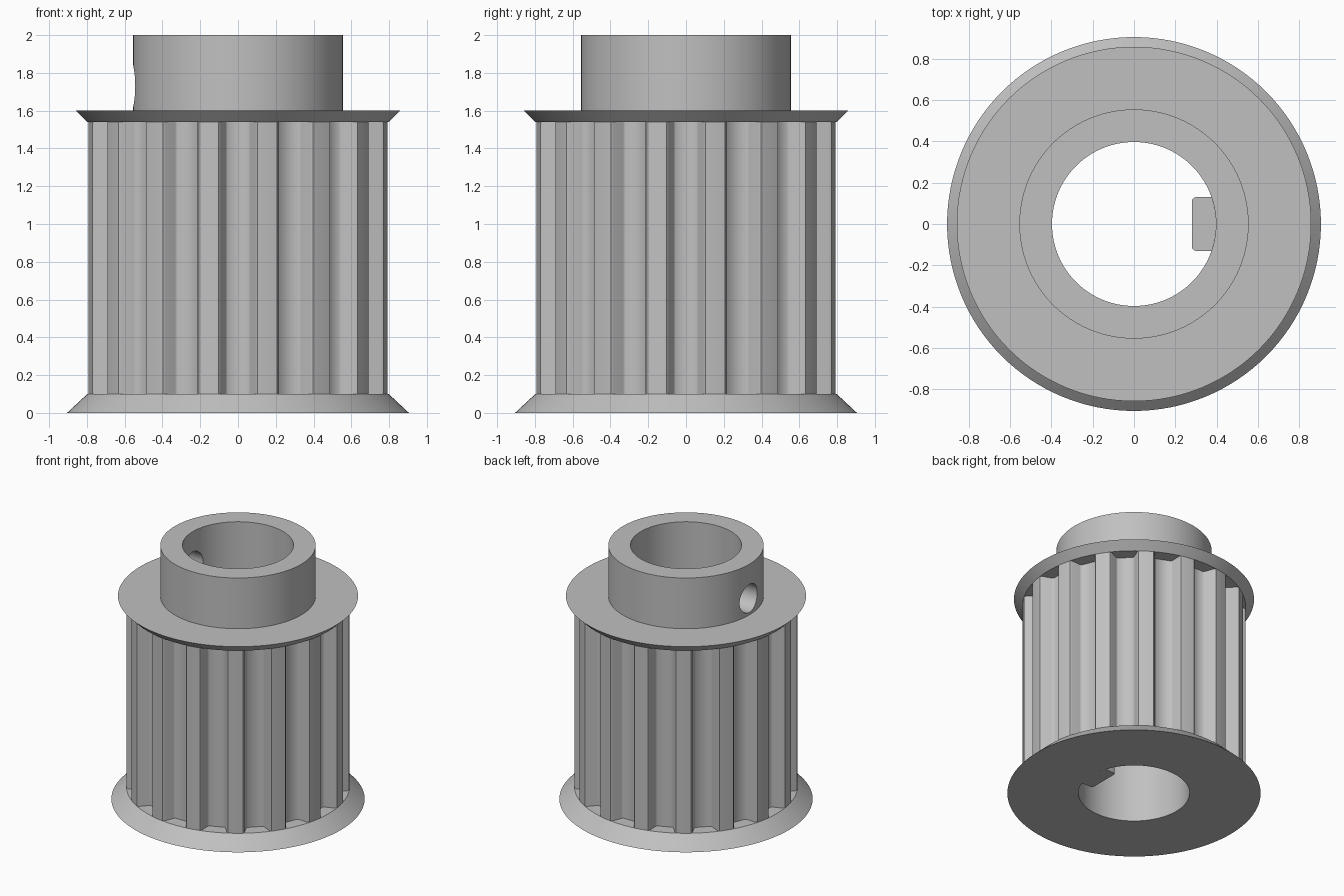
import bpy
import bmesh
from math import sin, cos, pi, radians, asin
from mathutils import Matrix

if "Cube" in bpy.data.objects:
    bpy.data.objects.remove(bpy.data.objects["Cube"])

SEGMENTS = 128
TEETH = 16
BORE, HUB, RIM, ROOT = 0.397, 0.555, 0.798, 0.70
Z_LOW, Z_TEETH, Z_FLANGE, Z_TOP = 0.1, 1.54, 1.6, 2.0

metal = bpy.data.materials.new("plain_grey_metal")
metal.use_nodes = True
grey = (0.53, 0.53, 0.53, 1)
metal.diffuse_color = grey
metal.node_tree.nodes["Principled BSDF"].inputs["Base Color"].default_value = grey


def finish(name, bm):
    mesh = bpy.data.meshes.new(name)
    bm.to_mesh(mesh)
    bm.free()
    obj = bpy.data.objects.new(name, mesh)
    bpy.context.collection.objects.link(obj)
    mesh.materials.append(metal)
    return obj


def smooth(obj, angle=35):
    obj.data.shade_smooth()
    obj.data.set_sharp_from_angle(angle=radians(angle))


def lathe(name, profile, closed=False):
    """Revolve (radius, height) points around z."""
    bm = bmesh.new()
    rings = []
    for r, z in profile:
        turns = [2 * pi * i / SEGMENTS for i in range(SEGMENTS)]
        rings.append([bm.verts.new((r * cos(a), r * sin(a), z)) for a in turns])
    pairs = list(zip(rings, rings[1:]))
    if closed:
        pairs.append((rings[-1], rings[0]))
    for low, high in pairs:
        for i in range(SEGMENTS):
            j = (i + 1) % SEGMENTS
            bm.faces.new((low[i], low[j], high[j], high[i]))
    return finish(name, bm)


def prism(name, outline, z0, z1, caps):
    """Extrude a counter-clockwise outline upwards."""
    bm = bmesh.new()
    low = [bm.verts.new((x, y, z0)) for x, y in outline]
    high = [bm.verts.new((x, y, z1)) for x, y in outline]
    for i in range(len(outline)):
        j = (i + 1) % len(outline)
        bm.faces.new((low[i], low[j], high[j], high[i]))
    if caps:
        bm.faces.new(high)
        bm.faces.new(low[::-1])
    return finish(name, bm)


# Lower flange with the bore wall, and upper flange
smooth(lathe("lower_flange_and_bore", [(BORE, Z_FLANGE), (BORE, 0), (0.905, 0),
                                       (RIM, Z_LOW), (ROOT - 0.02, Z_LOW)]))
smooth(lathe("upper_flange", [(ROOT - 0.02, Z_TEETH), (RIM, Z_TEETH),
                              (0.858, Z_FLANGE), (HUB, Z_FLANGE)]))

# Toothed drum: one rounded trapezoid groove and land, repeated
groove = [(RIM - 0.018, -0.091), (ROOT + 0.012, -0.066), (ROOT, -0.055),
          (ROOT, 0.055), (ROOT + 0.012, 0.066), (RIM - 0.018, 0.091)]
step = 2 * pi / TEETH
land_start = asin(0.103 / RIM)
outline = []
for t in range(TEETH):
    a = t * step
    outline += [(x * cos(a) - y * sin(a), x * sin(a) + y * cos(a)) for x, y in groove]
    for k in range(5):
        b = a + land_start + (step - 2 * land_start) * k / 4
        outline.append((RIM * cos(b), RIM * sin(b)))
smooth(prism("toothed_drum", outline, Z_LOW, Z_TEETH, False), 50)

# Hub collar with a set screw hole through one wall
hub = lathe("hub_collar", [(BORE, Z_FLANGE), (HUB, Z_FLANGE), (HUB, Z_TOP),
                           (BORE, Z_TOP)], closed=True)
bm = bmesh.new()
bmesh.ops.create_cone(bm, cap_ends=True, segments=48, radius1=0.11, radius2=0.11,
                      depth=0.5, matrix=Matrix.Translation((-HUB, 0, 1.73))
                      @ Matrix.Rotation(pi / 2, 4, "Y"))
cutter = finish("screw_hole_cutter", bm)
cutter.hide_render = True
cut = hub.modifiers.new("screw_hole", "BOOLEAN")
cut.operation = "DIFFERENCE"
cut.solver = "EXACT"
cut.object = cutter
bpy.context.view_layer.objects.active = hub
bpy.ops.object.modifier_apply(modifier=cut.name)
bpy.data.objects.remove(cutter)
smooth(hub)

# Key rib along the bore, with rounded front corners
half, front, fillet = 0.13, 0.28, 0.02
sweep = asin(half / BORE)
key = [(BORE * cos(sweep * k / 4), BORE * sin(sweep * k / 4)) for k in range(-4, 5)]
for side, start in ((1, pi / 2), (-1, pi)):
    for k in range(4):
        a = start + k * pi / 6
        key.append((front + fillet + fillet * cos(a),
                    side * (half - fillet) + fillet * sin(a)))
smooth(prism("bore_key", key, 0, Z_FLANGE, True))
